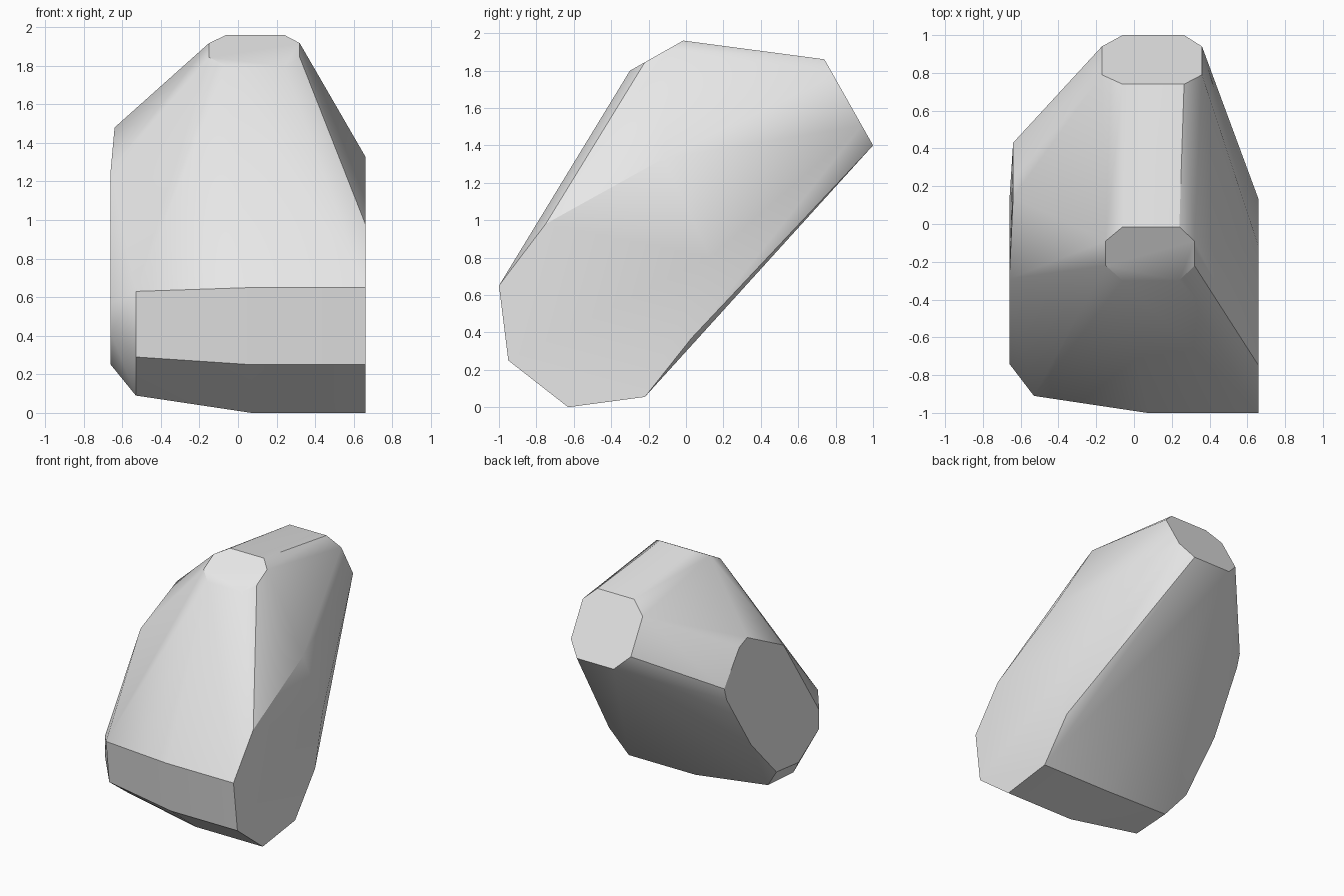
import bpy, bmesh, math

cube = bpy.data.objects.get("Cube")
if cube:
    bpy.data.objects.remove(cube, do_unlink=True)

mat = bpy.data.materials.new("light grey")
mat.use_nodes = True
colour = (0.8, 0.8, 0.8, 1.0)
mat.diffuse_color = colour
mat.node_tree.nodes["Principled BSDF"].inputs["Base Color"].default_value = colour


def side_section(x, outline):
    """Cross-section of (y, z) points in a plane facing x."""
    return [(x, y, z) for y, z in outline]


def tilted_octagon(x0, x1, cx0, cx1, rows, height):
    """Chamfered rectangle on a tilted plane; height gives z from y."""
    a, b, c, d = rows
    flat = [(cx0, a), (cx1, a), (x1, b), (x1, c), (cx1, d), (cx0, d), (x0, c), (x0, b)]
    return [(x, y, height(y)) for x, y in flat]


# Lower barrel: straight half, tapered half, then the narrow end cap
lower = [(-1.0, 0.65), (-0.95, 0.25), (-0.63, 0.0), (-0.22, 0.055)]
tapered = [(-0.91, 0.63), (-0.87, 0.29), (-0.60, 0.09), (-0.28, 0.11)]
wide_end = lower + [(0.03, 0.37), (0.13, 0.80), (-0.12, 1.33), (-0.75, 0.98)]
cap = [(-0.74, 0.57), (-0.74, 0.42), (-0.48, 0.25), (-0.2, 0.28),
       (0.12, 0.62), (-0.29, 1.26)]
shoulder = [(0.14, 1.48), (0.24, 1.44), (0.43, 1.18), (0.40, 1.08)]

points = side_section(0.66, wide_end) + side_section(0.07, lower)
points += side_section(-0.53, tapered) + side_section(-0.66, cap)
points += side_section(-0.64, shoulder)

# Upper front facet and rear end facet
points += tilted_octagon(-0.15, 0.32, -0.06, 0.24, (-0.30, -0.22, -0.09, -0.015),
                         lambda y: 1.96 + (y + 0.015) * 0.565)
points += tilted_octagon(-0.17, 0.36, -0.06, 0.265, (0.74, 0.79, 0.94, 1.0),
                         lambda y: 1.86 - (y - 0.74) * 1.77)

# Wrap the sections in one convex skin
bm = bmesh.new()
for p in points:
    bm.verts.new(p)
bmesh.ops.convex_hull(bm, input=bm.verts[:])
bmesh.ops.delete(bm, geom=[v for v in bm.verts if not v.link_faces], context='VERTS')
bmesh.ops.dissolve_limit(bm, angle_limit=math.radians(1.0), verts=bm.verts[:],
                         edges=bm.edges[:])
bmesh.ops.recalc_face_normals(bm, faces=bm.faces[:])

mesh = bpy.data.meshes.new("faceted_body")
bm.to_mesh(mesh)
bm.free()
mesh.materials.append(mat)
body = bpy.data.objects.new("faceted_body", mesh)
bpy.context.collection.objects.link(body)

# Smooth the gentle bends and keep the creases
bpy.ops.object.select_all(action='DESELECT')
body.select_set(True)
bpy.context.view_layer.objects.active = body
bpy.ops.object.shade_smooth_by_angle(angle=math.radians(30))
